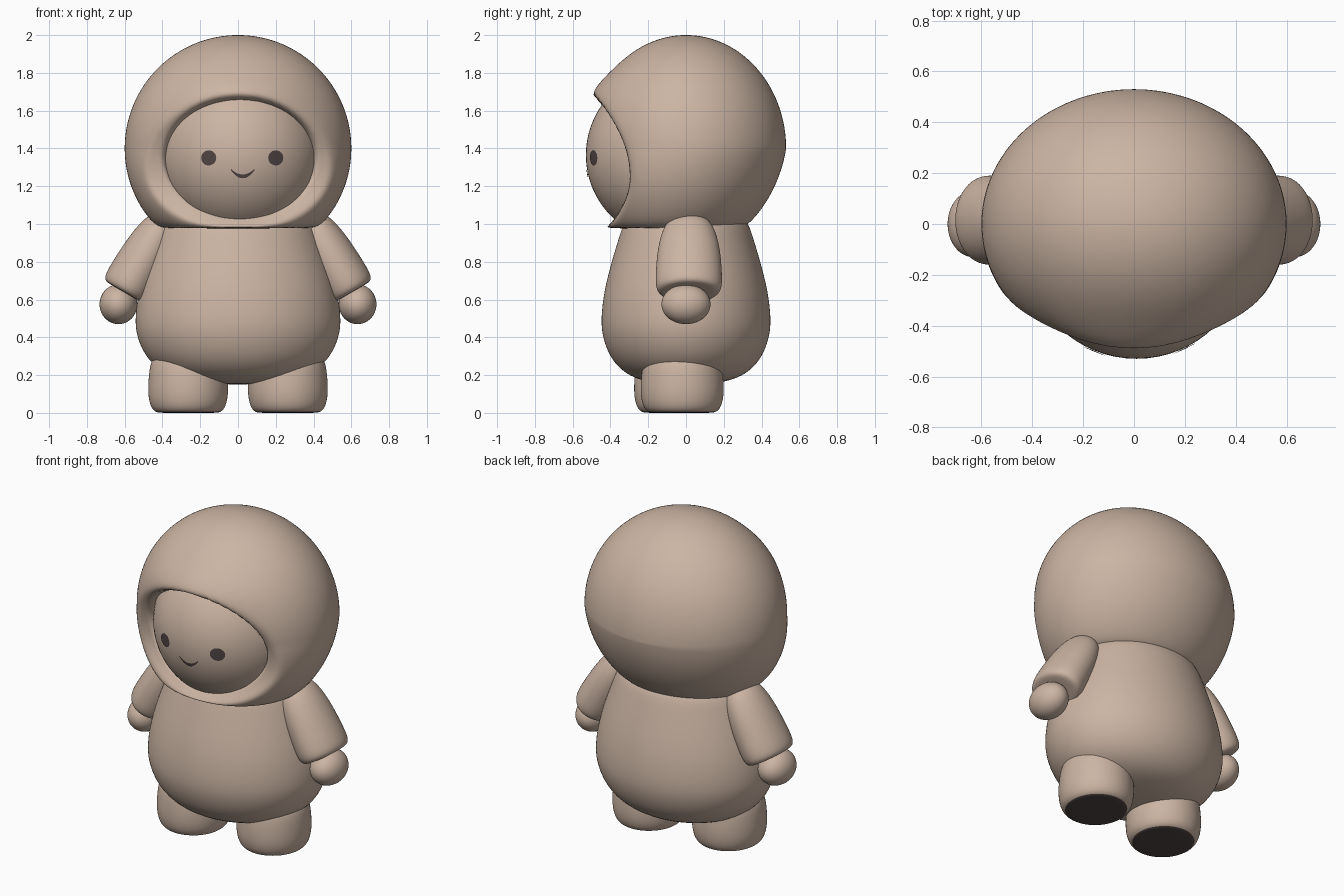
import bpy, bmesh, math
from mathutils import Matrix, Vector

if "Cube" in bpy.data.objects:
    bpy.data.objects.remove(bpy.data.objects["Cube"])


def material(name, rgb):
    m = bpy.data.materials.new(name)
    m.use_nodes = True
    m.diffuse_color = (*rgb, 1)
    bsdf = m.node_tree.nodes["Principled BSDF"]
    bsdf.inputs["Base Color"].default_value = (*rgb, 1)
    bsdf.inputs["Roughness"].default_value = 0.8
    return m


TAN = material("warm_tan", (0.60, 0.46, 0.37))
DARK = material("dark_brown", (0.085, 0.06, 0.06))


def finish(bm, name, mats, subsurf=0):
    bmesh.ops.recalc_face_normals(bm, faces=bm.faces)
    for f in bm.faces:
        f.smooth = True
    me = bpy.data.meshes.new(name)
    bm.to_mesh(me)
    bm.free()
    for m in mats:
        me.materials.append(m)
    ob = bpy.data.objects.new(name, me)
    bpy.context.collection.objects.link(ob)
    if subsurf:
        mod = ob.modifiers.new("smooth", "SUBSURF")
        mod.levels = mod.render_levels = subsurf
    return ob


def lathe(profile, sx, sy, matrix=Matrix(), segs=32):
    """Spin a (radius, height) profile round z, squash it, then place it."""
    bm = bmesh.new()
    rings = []
    for r, z in profile:
        n = segs if r else 1
        rings.append([bm.verts.new((r * sx * math.cos(math.tau * i / segs),
                                    r * sy * math.sin(math.tau * i / segs), z))
                      for i in range(n)])
    for a, b in zip(rings, rings[1:]):
        for i in range(segs):
            j = (i + 1) % segs
            quad = [a[i % len(a)], a[j % len(a)], b[j % len(b)], b[i % len(b)]]
            bm.faces.new(list(dict.fromkeys(quad)))
    bm.transform(matrix)
    return bm


def ellipsoid(centre, radii, u=48, v=32):
    bm = bmesh.new()
    bmesh.ops.create_uvsphere(bm, u_segments=u, v_segments=v, radius=1)
    bm.transform(Matrix.Translation(centre) @ Matrix.Diagonal((*radii, 1)))
    return bm


def soft_max(a, b, k=0.03):
    return 0.5 * (a + b + math.sqrt((a - b) ** 2 + k * k))


def smooth_step(t):
    t = max(0.0, min(1.0, t))
    return t * t * (3 - 2 * t)


# Hood: sphere with its pole facing forward, shaped around the face opening
bm = bmesh.new()
bmesh.ops.create_uvsphere(bm, u_segments=128, v_segments=96, radius=1)
bm.transform(Matrix.Diagonal((0.6, 0.53, 0.6, 1)) @ Matrix.Rotation(math.pi / 2, 4, "X"))
for vert in bm.verts:
    x, y, z = vert.co
    z += 1.4
    y -= 0.15 * max(0, 1.4 - z)
    if y < 0:
        # brow bulge, scooped sides, recess behind the face
        y -= 0.035 * math.exp(-((z - 1.68) / 0.12) ** 2 - (x / 0.3) ** 2)
        d = z - 1.25
        y = soft_max(y, -0.30 - (1.1 if d > 0 else 1.6) * d * d)
        e = math.hypot((x - 0.01) / 0.385, (z - 1.355) / 0.305)
        y += 0.16 * smooth_step((1.08 - e) / 0.23)
    vert.co = (x, y, soft_max(z, 0.975))
finish(bm, "hood", [TAN])

# Face
FACE_C, FACE_R = Vector((0.01, -0.1, 1.365)), Vector((0.435, 0.43, 0.445))
finish(ellipsoid(FACE_C, FACE_R, 64, 48), "face", [TAN])


def on_face(x, z, lift=0.005):
    k = 1 - ((x - FACE_C.x) / FACE_R.x) ** 2 - ((z - FACE_C.z) / FACE_R.z) ** 2
    return (x, FACE_C.y - FACE_R.y * math.sqrt(k) - lift, z)


# Eyes: thin plates lying on the face
for name, ex in (("right_eye", -0.155), ("left_eye", 0.2)):
    bm = bmesh.new()
    hub = bm.verts.new(on_face(ex, 1.35))
    rim = [bm.verts.new(on_face(ex + 0.04 * math.cos(math.tau * i / 24),
                                1.35 + 0.04 * math.sin(math.tau * i / 24)))
           for i in range(24)]
    for i in range(24):
        bm.faces.new((hub, rim[i - 1], rim[i]))
    finish(bm, name, [DARK])

# Mouth: curved ribbon, thinner at the ends
bm = bmesh.new()
rows = []
for i in range(17):
    t = i / 8 - 1
    x, z, w = 0.025 + 0.062 * t, 1.252 + 0.036 * t * t, 0.004 + 0.006 * (1 - t * t)
    rows.append([bm.verts.new(on_face(x, z + s * w)) for s in (-1, 1)])
for a, b in zip(rows, rows[1:]):
    bm.faces.new((a[0], b[0], b[1], a[1]))
finish(bm, "mouth", [DARK])

# Body
BODY = [(0, 0.15), (0.2, 0.155), (0.37, 0.19), (0.485, 0.28), (0.54, 0.4),
        (0.55, 0.5), (0.528, 0.65), (0.48, 0.8), (0.425, 0.95), (0.38, 1.06), (0, 1.06)]
finish(lathe(BODY, 1, 0.825), "body", [TAN], 2)

# Sleeves, hands and feet on both sides
SLEEVE = [(0, 0), (0.55, 0.015), (0.8, 0.08), (0.95, 0.2), (1.0, 0.32),
          (1.02, 0.42), (0.93, 0.46), (0.7, 0.465), (0, 0.46)]
FOOT = [(0, 0), (0.15, 0), (0.175, 0.004), (0.2, 0.03), (0.215, 0.1),
        (0.21, 0.2), (0.195, 0.3), (0.12, 0.34), (0, 0.34)]
for side, s in (("left", 1), ("right", -1)):
    axis = Vector((s * 0.23, 0, -0.4)).normalized()
    across = Vector((0, 1, 0)).cross(axis)
    turn = Matrix((across, (0, 1, 0), axis)).transposed().to_4x4()
    place = Matrix.Translation((s * 0.37, 0.015, 1.04)) @ turn
    finish(lathe(SLEEVE, 0.135, 0.175, place), side + "_sleeve", [TAN], 2)
    finish(ellipsoid((s * 0.633, 0, 0.575), (0.1, 0.13, 0.105)), side + "_hand", [TAN])

    y = -0.02 if s > 0 else -0.055
    bm = lathe(FOOT, 1, 1.04, Matrix.Translation((s * 0.264, y, 0)))
    for f in bm.faces:
        f.material_index = int(f.calc_center_median().z < 0.01)  # dark sole
    finish(bm, side + "_foot", [TAN, DARK], 2)
